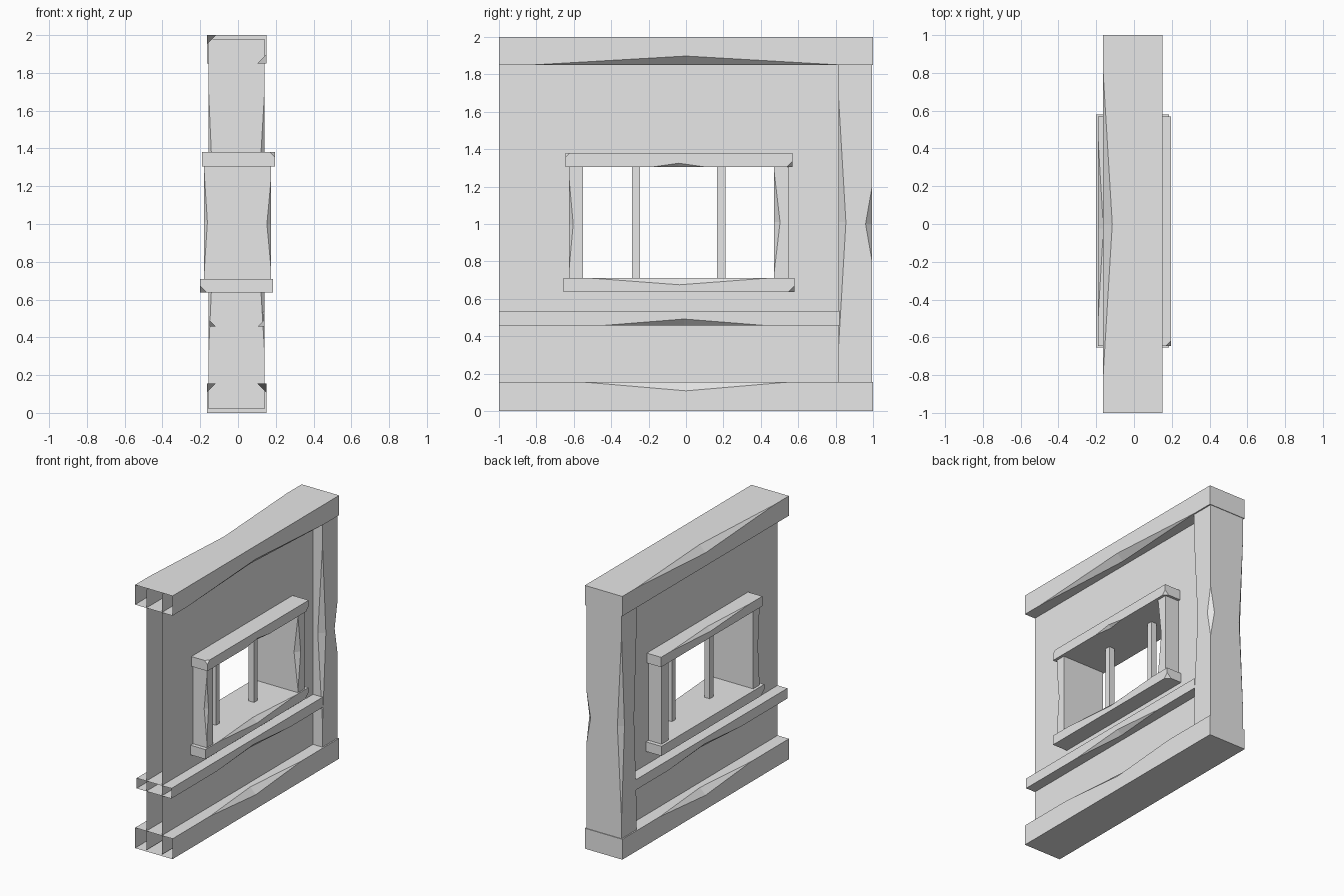
import bpy
import bmesh
from mathutils import Vector

old = bpy.data.objects.get("Cube")
if old:
    bpy.data.objects.remove(old, do_unlink=True)

# Single plain material
grey = bpy.data.materials.new("plain_grey")
grey.use_nodes = True
grey.diffuse_color = (0.8, 0.8, 0.8, 1)
grey.node_tree.nodes["Principled BSDF"].inputs["Base Color"].default_value = (0.8, 0.8, 0.8, 1)


def finish(name, bm):
    bmesh.ops.recalc_face_normals(bm, faces=bm.faces)
    mesh = bpy.data.meshes.new(name)
    bm.to_mesh(mesh)
    bm.free()
    mesh.materials.append(grey)
    obj = bpy.data.objects.new(name, mesh)
    bpy.context.collection.objects.link(obj)
    return obj


def timber(name, x, y, z, chips=None, corners=None, open_ends=()):
    """Box with hewn chips.
    chips: {edge direction signs, 0 along the edge: (start, end, depth)}
    corners: {corner signs: size};  open_ends: (axis, sign) faces left out."""
    chips, corners = chips or {}, corners or {}
    span = (x, y, z)
    bm = bmesh.new()
    cache = {}

    def vert(p):
        key = tuple(round(c, 5) for c in p)
        if key not in cache:
            cache[key] = bm.verts.new(p)
        return cache[key]

    def point(signs):
        return Vector([span[i][s > 0] for i, s in enumerate(signs)])

    def corner_point(signs, k):
        p = point(signs)
        p[k] -= signs[k] * corners[signs]
        return vert(p)

    def chip_point(edge, t, inward=None):
        p = point(edge)
        p[edge.index(0)] = t
        if inward is not None:
            p[inward] -= edge[inward] * chips[edge][2]
        return vert(p)

    def differing(a, b):
        return next(i for i in range(3) if a[i] != b[i])

    for axis in range(3):
        for side in (-1, 1):
            if (axis, side) in open_ends:
                continue
            ring = []
            for u, v in ((-1, -1), (1, -1), (1, 1), (-1, 1)):
                c = [side] * 3
                c[(axis + 1) % 3], c[(axis + 2) % 3] = u, v
                ring.append(tuple(c))
            loop = []
            for i, c in enumerate(ring):
                before, after = ring[i - 1], ring[(i + 1) % 4]
                k = differing(c, after)
                if c in corners:
                    loop += [corner_point(c, differing(c, before)), corner_point(c, k)]
                else:
                    loop.append(vert(point(c)))
                edge = tuple(0 if j == k else s for j, s in enumerate(c))
                if edge in chips:
                    a, b, _ = chips[edge]
                    notch = [chip_point(edge, a),
                             chip_point(edge, (a + b) / 2, 3 - k - axis),
                             chip_point(edge, b)]
                    loop += notch if c[k] < 0 else notch[::-1]
            bm.faces.new(loop)

    # Faces inside each notch
    for edge, (a, b, _) in chips.items():
        i, j = [n for n in range(3) if edge[n]]
        m = (a + b) / 2
        p, q = chip_point(edge, m, i), chip_point(edge, m, j)
        bm.faces.new((chip_point(edge, a), p, q))
        bm.faces.new((chip_point(edge, b), q, p))
    for c in corners:
        bm.faces.new([corner_point(c, k) for k in range(3)])
    return finish(name, bm)


# Two thin wall skins with a window opening
def wall_skin(name, x):
    bm = bmesh.new()
    outer = [(-1, 0.01), (0.9, 0.01), (0.9, 1.99), (-1, 1.99)]
    inner = [(-0.59, 0.68), (0.51, 0.68), (0.51, 1.34), (-0.59, 1.34)]
    o = [bm.verts.new((x, *p)) for p in outer]
    n = [bm.verts.new((x, *p)) for p in inner]
    for i in range(4):
        j = (i + 1) % 4
        bm.faces.new((o[i], o[j], n[j], n[i]))
    return finish(name, bm)


wall_skin("wall_skin_left", 0.06)
wall_skin("wall_skin_right", -0.07)

# Horizontal beams, hollow at the joining end
joint = [(1, -1)]
timber("top_beam", (-0.165, 0.15), (-1, 1), (1.85, 2),
       {(1, 0, -1): (-0.83, 0.83, 0.048), (-1, 0, 1): (-0.83, 0.83, 0.05)},
       open_ends=joint)
timber("bottom_beam", (-0.165, 0.15), (-1, 1), (0, 0.155),
       {(1, 0, 1): (-0.55, 0.55, 0.047), (-1, 0, 1): (-0.55, 0.55, 0.047)},
       open_ends=joint)
timber("middle_beam", (-0.152, 0.14), (-1, 0.82), (0.457, 0.535),
       {(1, 0, -1): (-0.45, 0.43, 0.035), (-1, 0, -1): (-0.45, 0.43, 0.035)},
       open_ends=joint)

# Corner post
timber("corner_post", (-0.155, 0.14), (0.815, 0.995), (0.02, 1.98),
       {(1, -1, 0): (0.33, 1.69, 0.04), (-1, -1, 0): (0.33, 1.69, 0.03),
        (1, 1, 0): (0.8, 1.2, 0.035), (-1, 1, 0): (0.3, 1.7, 0.035)})

# Window surround
timber("window_head", (-0.19, 0.195), (-0.645, 0.57), (1.305, 1.38),
       {(1, 0, -1): (-0.18, 0.1, 0.02), (-1, 0, 1): (-0.5, 0.45, 0.028)},
       {(1, -1, 1): 0.025, (1, 1, -1): 0.03})
timber("window_sill", (-0.2, 0.185), (-0.655, 0.58), (0.637, 0.71),
       {(1, 0, 1): (-0.5, 0.43, 0.035)},
       {(-1, -1, -1): 0.036, (1, 1, -1): 0.034})
timber("window_jamb_front", (-0.18, 0.175), (-0.625, -0.55), (0.71, 1.305),
       {(1, -1, 0): (0.76, 1.24, 0.022), (-1, -1, 0): (0.73, 1.29, 0.018)})
timber("window_jamb_back", (-0.18, 0.175), (0.47, 0.55), (0.71, 1.305),
       {(1, -1, 0): (0.73, 1.29, 0.033)})

# Window bars
for side, y in (("front", -0.267), ("back", 0.188)):
    timber("window_bar_" + side, (-0.028, 0.018), (y - 0.022, y + 0.022), (0.7, 1.315))
